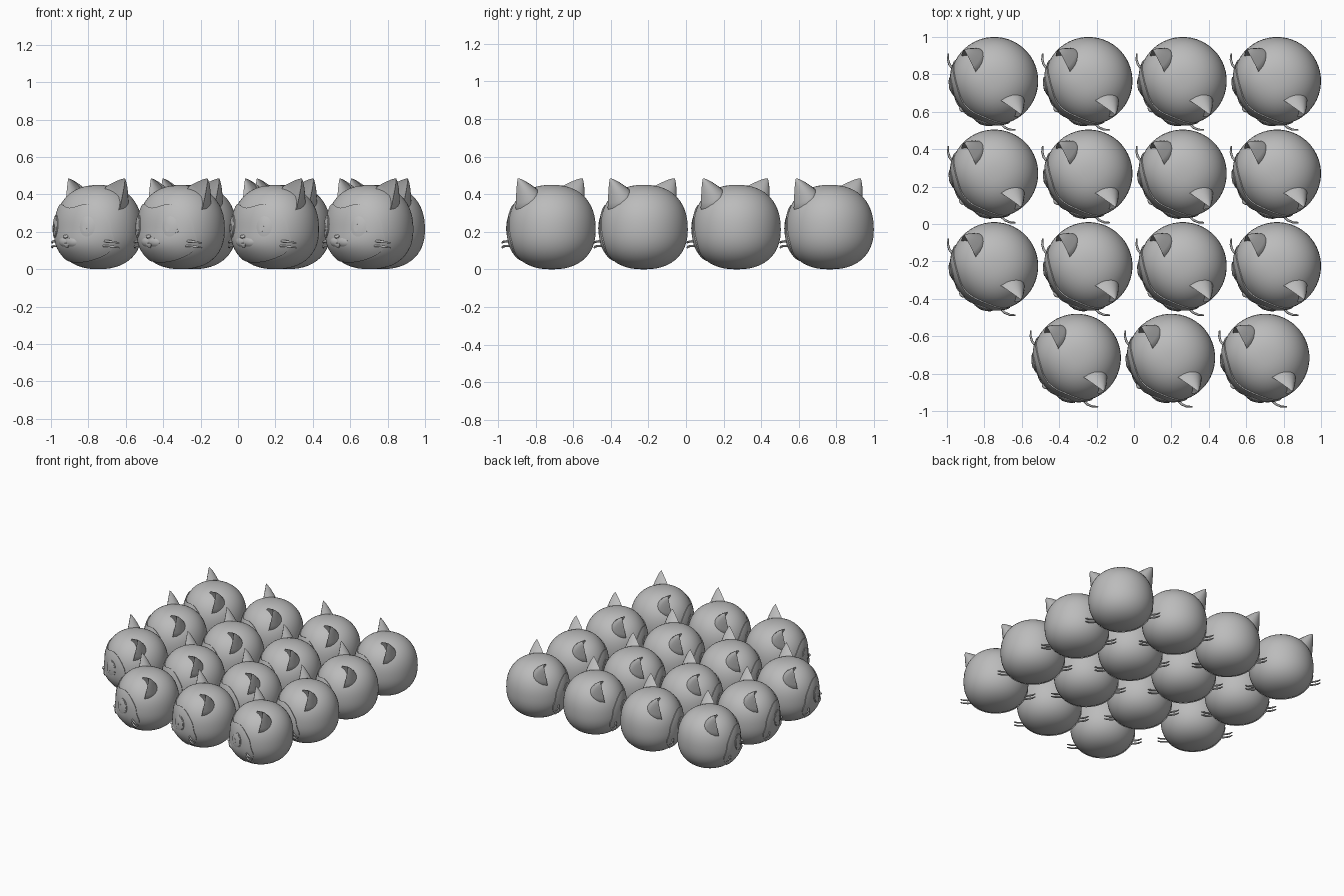
import bpy, bmesh, math
from mathutils import Vector, Matrix

if "Cube" in bpy.data.objects:
    bpy.data.objects.remove(bpy.data.objects["Cube"])

R, MID, UP, DOWN, N = 0.235, 0.212, 0.238, 0.212, 2.3
grey = bpy.data.materials.new("plain grey")
grey.diffuse_color = (0.5, 0.5, 0.5, 1)
grey.use_nodes = True
grey.node_tree.nodes["Principled BSDF"].inputs["Base Color"].default_value = grey.diffuse_color
parts = []          # (name, mesh or curve data)


def skin(az, z, off=0.0):
    """Point on the head at azimuth (degrees from the face) and height, raised by off."""
    t = (z - MID) / (UP if z > MID else DOWN)
    r = R * max(0.0, 1 - abs(t) ** N) ** (1 / N)
    a = math.radians(az)
    p = Vector((r * math.sin(a), -r * math.cos(a), z))
    if math.cos(a) > 0:      # flatter face with a fuller muzzle
        f = 0.07 - 0.05 * math.exp(-((z - 0.13) / 0.06) ** 2)
        p.y *= 1 - f * math.cos(a) ** 2
    return p + (p - Vector((0, 0, MID))).normalized() * off


def finish(name, bm, sharp=40):
    bmesh.ops.recalc_face_normals(bm, faces=bm.faces)
    for f in bm.faces:
        f.smooth = True
    for e in bm.edges:
        if len(e.link_faces) == 2 and e.calc_face_angle(0) > math.radians(sharp):
            e.smooth = False
    me = bpy.data.meshes.new(name)
    bm.to_mesh(me)
    bm.free()
    me.materials.append(grey)
    parts.append((name, me))


def loft(bm, rings, cap_start=None, cap_end=None):
    rows = [[bm.verts.new(p) for p in ring] for ring in rings]
    n = len(rows[0])
    for a, b in zip(rows, rows[1:]):
        for i in range(n):
            bm.faces.new((a[i], a[(i + 1) % n], b[(i + 1) % n], b[i]))
    for row, cap in ((rows[0], cap_start), (rows[-1], cap_end)):
        if cap is not None:
            c = bm.verts.new(cap)
            for i in range(n):
                bm.faces.new((row[i], row[(i + 1) % n], c))


def smooth_loop(pts, steps=5):
    out, n = [], len(pts)
    for i in range(n):
        a, b, c, d = (Vector(pts[(i + k) % n]) for k in (-1, 0, 1, 2))
        for s in range(steps):
            t = s / steps
            out.append(0.5 * (2 * b + (c - a) * t + (2 * a - 5 * b + 4 * c - d) * t * t
                              + (3 * b - a - 3 * c + d) * t ** 3))
    return out


def oval(az, z, wa, hz, n=28):
    return [Vector((az + wa * math.cos(k * math.tau / n), z + hz * math.sin(k * math.tau / n)))
            for k in range(n)]


def patch(name, loop, centre, height, dome=0.0, sink=0.006, rings=7):
    """Raised plate that follows the head inside an outline."""
    c = Vector(centre)
    bm = bmesh.new()
    layers = [[skin(p.x, p.y, -sink) for p in loop]]
    for k in range(rings):
        s = 1 - k / rings
        layers.append([skin(*(c + (p - c) * s), height + dome * (1 - s * s)) for p in loop])
    loft(bm, layers, cap_end=skin(c.x, c.y, height + dome))
    finish(name, bm)


# head shell
bm = bmesh.new()
rings = []
for k in range(1, 28):
    ph = math.pi * k / 28
    z = MID - math.cos(ph) * (DOWN if k < 14 else UP)
    rings.append([skin(i * 360 / 48, z) for i in range(48)])
loft(bm, rings, (0, 0, 0), (0, 0, MID + UP))
finish("head", bm)

# face mask with a dip in the brow
half = [(28, .345), (48, .325), (62, .265), (66, .2), (70, .14), (62, .085), (35, .05)]
outline = [(0, .325)] + half + [(0, .04)] + [(-a, z) for a, z in reversed(half)]
patch("face_mask", smooth_loop(outline), (0, .19), 0.006, rings=14)

for s, side in ((1, "left"), (-1, "right")):
    # eye rim, eye and pupil
    patch(side + "_eye_rim", oval(33 * s, .228, 12.5, .06), (33 * s, .228), .010)
    patch(side + "_eye", oval(33 * s, .228, 10.5, .052), (33 * s, .228), .012, .004)
    patch(side + "_pupil", oval(30 * s, .222, 3, .02), (30 * s, .222), .0165)
    # muzzle puff
    patch(side + "_muzzle", oval(8 * s, .145, 10, .022), (8 * s, .145), .006, .006)

    # ear: rounded back, hollow front
    bm = bmesh.new()
    M, H = Vector((.165, -.04, .385)), Vector((.055, 0, -.058))
    D, tip = Vector((-.005, .105, -.015)), Vector((.229, -.012, .484))
    section = [(math.cos(a), math.sin(a)) for a in (math.pi * k / 10 for k in range(11))]
    section += [(u, .32 * (1 - abs(u) ** 1.5)) for u in (-.85, -.5, 0, .5, .85)]
    rings = []
    for t in (-.2, 0, .2, .4, .6, .75, .87, .95, .985):
        w = (1 - t) ** 0.8 if t > 0 else 1
        c = M.lerp(tip, t)
        rings.append([c + (H * u + D * v) * w for u, v in section])
    for ring in rings:
        for p in ring:
            p.x *= s
    loft(bm, rings, cap_end=(tip.x * s, tip.y, tip.z + .002))
    finish(side + "_ear", bm)

    # pair of whiskers
    for name, z in (("upper", .15), ("lower", .125)):
        cu = bpy.data.curves.new(side + "_whisker_" + name, 'CURVE')
        cu.dimensions = '3D'
        cu.bevel_depth, cu.bevel_resolution, cu.use_fill_caps = .0065, 1, True
        sp = cu.splines.new('POLY')
        path = [(.185, -.125, z), (.225, -.122, z - .001), (.25, -.11, z - .005), (.272, -.088, z - .01)]
        sp.points.add(len(path) - 1)
        for q, p, rad in zip(sp.points, path, (1, 1, .9, .6)):
            q.co = (p[0] * s, p[1], p[2], 1)
            q.radius = rad
        cu.materials.append(grey)
        parts.append((cu.name, cu))

# nose and mouth
patch("nose", oval(0, .176, 4, .009, 16), (0, .176), .012, .008)
patch("mouth", smooth_loop([(-5, .138), (0, .142), (5, .138), (2.5, .122), (0, .117), (-2.5, .122)], 3),
      (0, .131), .012, .002)

# rows of heads, the front row holding three
places = [(x, y) for y in (.765, .27, -.225) for x in (-.747, -.243, .261, .765)]
places += [(x, -.715) for x in (-.305, .199, .703)]
for i, (x, y) in enumerate(places):
    m = Matrix.Translation((x, y, 0)) @ Matrix.Rotation(math.radians(-48.7), 4, 'Z')
    for name, data in parts:
        ob = bpy.data.objects.new(f"{name}_{i + 1}", data)
        ob.matrix_world = m
        bpy.context.collection.objects.link(ob)
